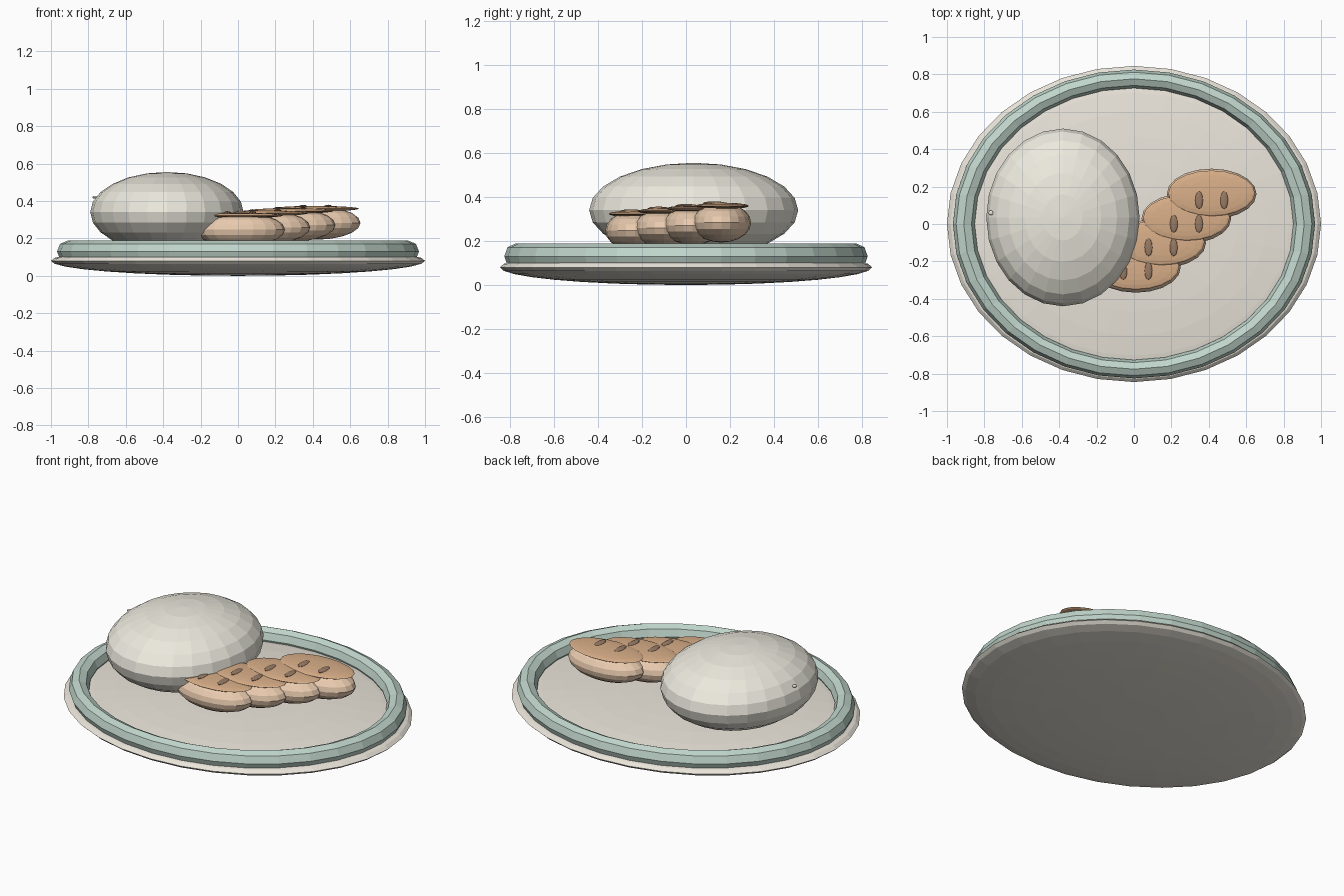
import bpy, math

if "Cube" in bpy.data.objects:
    bpy.data.objects.remove(bpy.data.objects["Cube"])


def paint(name, r, g, b):
    m = bpy.data.materials.new(name)
    m.diffuse_color = (r, g, b, 1)
    m.use_nodes = True
    m.node_tree.nodes["Principled BSDF"].inputs["Base Color"].default_value = m.diffuse_color
    return m


cream = paint("cream", 0.83, 0.79, 0.71)
green = paint("green", 0.53, 0.67, 0.60)
white = paint("rice_white", 0.84, 0.82, 0.73)
tan = paint("tan", 0.82, 0.60, 0.43)
brown = paint("brown", 0.70, 0.43, 0.25)
dark = paint("char", 0.32, 0.20, 0.13)


def finish(name, mat):
    o = bpy.context.object
    o.name = name
    o.data.materials.append(mat)
    return o


def ellipsoid(name, loc, radii, mat, seg=24, rings=12):
    bpy.ops.mesh.primitive_uv_sphere_add(segments=seg, ring_count=rings, radius=1, location=loc)
    o = finish(name, mat)
    o.scale = radii
    return o


# Plate and its raised rim
ellipsoid("plate", (0, 0, 0.08), (1, 0.845, 0.08), cream, 32, 16)
bpy.ops.mesh.primitive_torus_add(major_segments=32, minor_segments=8, major_radius=0.91,
                                 minor_radius=0.058, location=(0, 0, 0.13))
finish("plate_rim", green).scale = (1, 0.853, 1)

# Rice mound with one loose grain
ellipsoid("rice_mound", (-0.38, 0.035, 0.34), (0.41, 0.475, 0.215), white)
ellipsoid("rice_grain", (-0.765, 0.06, 0.42), (0.013, 0.013, 0.008), white, 12, 6)

# Four overlapping slices, each with a browned top and two grill marks
for i in range(4):
    x = 0.01 + 0.135 * i
    y = -0.232 + 0.131 * i
    dz = 0.012 * i
    ellipsoid(f"slice_{i+1}", (x, y, 0.247 + dz), (0.24, 0.135, 0.09), tan, 20, 10)
    ellipsoid(f"slice_top_{i+1}", (x, y + 0.003, 0.323 + dz), (0.232, 0.122, 0.015), brown, 20, 10)
    for side in (-1, 1):
        ellipsoid(f"grill_mark_{i+1}_{'left' if side < 0 else 'right'}",
                  (x + side * 0.067, -0.25 + 0.126 * i, 0.336 + dz),
                  (0.021, 0.05, 0.008), dark, 12, 6)
